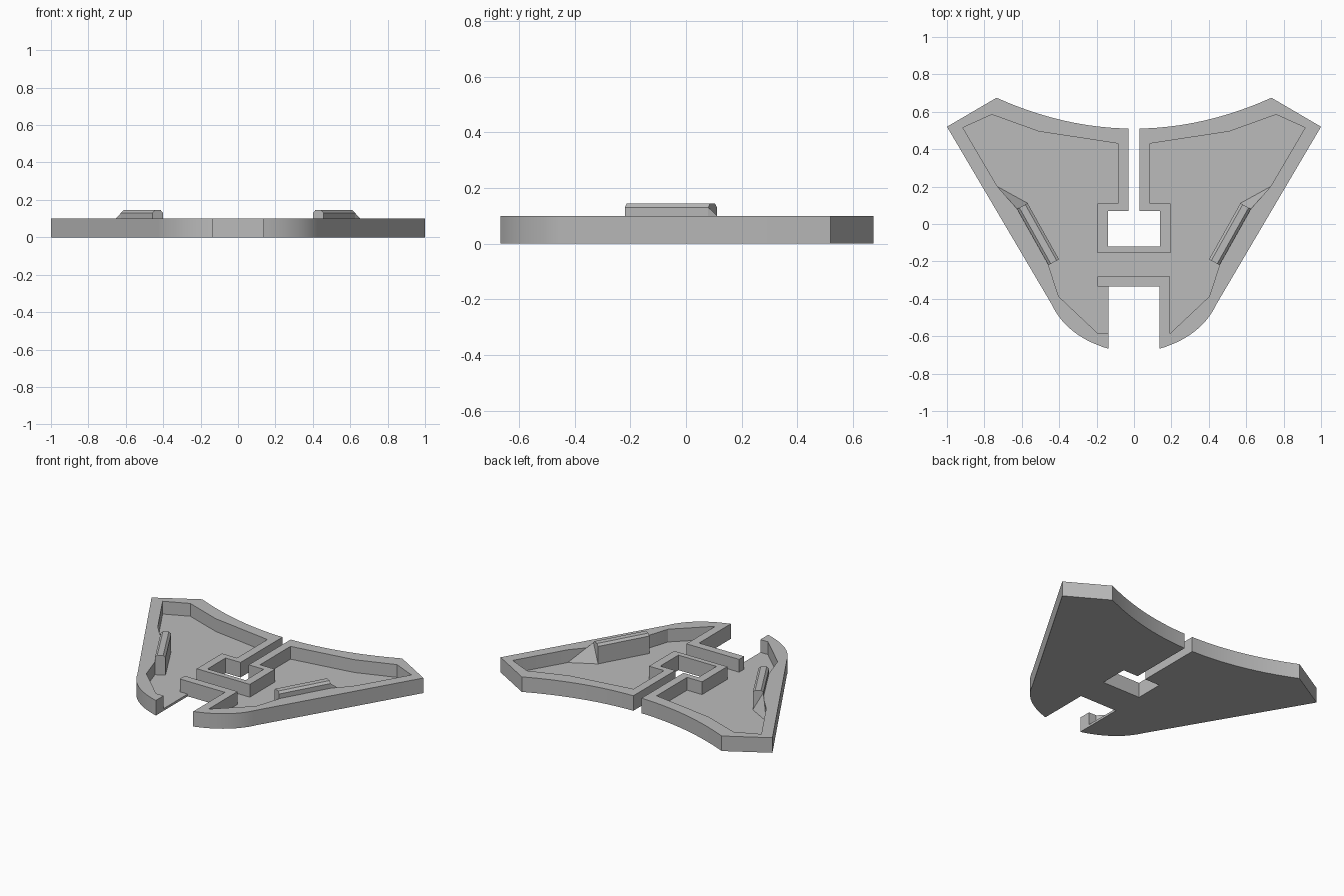
import bpy, bmesh, math
from mathutils import Vector

cube = bpy.data.objects.get("Cube")
if cube:
    bpy.data.objects.remove(cube, do_unlink=True)

FLOOR, RIM, CLIP_TOP = 0.015, 0.10, 0.145

grey = bpy.data.materials.new("plain grey")
grey.use_nodes = True
colour = (0.5, 0.5, 0.5, 1)
grey.diffuse_color = colour
grey.node_tree.nodes["Principled BSDF"].inputs["Base Color"].default_value = colour


def make_object(name, bm):
    bmesh.ops.recalc_face_normals(bm, faces=bm.faces)
    mesh = bpy.data.meshes.new(name)
    bm.to_mesh(mesh)
    bm.free()
    mesh.materials.append(grey)
    ob = bpy.data.objects.new(name, mesh)
    bpy.context.collection.objects.link(ob)
    return ob


def prism(name, points, z0, z1):
    bm = bmesh.new()
    face = bm.faces.new([bm.verts.new((x, y, z0)) for x, y in points])
    top = bmesh.ops.extrude_face_region(bm, geom=[face])["geom"]
    bmesh.ops.translate(bm, vec=(0, 0, z1 - z0),
                        verts=[v for v in top if isinstance(v, bmesh.types.BMVert)])
    return make_object(name, bm)


def mirrored(points):
    return [(-x, y) for x, y in reversed(points)]


# Outline of one wing, from the centre hole round to the front notch
back_curve = [(x, 0.51 + 0.165 * (x / 0.735) ** 2)
              for x in [0.03 + 0.705 * i / 16 for i in range(17)]]
start, pull, end = Vector((0.44, -0.43)), Vector((0.36, -0.60)), Vector((0.137, -0.667))
nose_curve = [tuple(start * (1 - t) ** 2 + pull * 2 * t * (1 - t) + end * t * t)
              for t in [i / 14 for i in range(15)]]
wing = ([(0.14, -0.12), (0.14, 0.07), (0.03, 0.07)] + back_curve
        + [(1.0, 0.52)] + nose_curve + [(0.137, -0.333)])
tray = prism("tray", wing + mirrored(wing), 0, RIM)

# Recess inside the rim; the right foot is open toward the notch
recess = [(0.195, -0.155), (0.195, 0.11), (0.085, 0.11), (0.085, 0.43), (0.51, 0.495),
          (0.76, 0.585), (0.915, 0.515), (0.73, 0.20), (0.625, 0.08), (0.457, -0.22),
          (0.403, -0.387), (0.193, -0.585)]
open_foot = [(-0.10, -0.585), (-0.10, -0.333), (-0.195, -0.333), (-0.195, -0.28)]
cutter = prism("recess_cutter",
               recess + [(0.193, -0.28)] + open_foot[::-1] + mirrored(recess),
               FLOOR, RIM + 0.1)
cutter.hide_render = True
cut = tray.modifiers.new("recess", "BOOLEAN")
cut.operation, cut.solver, cut.object = "DIFFERENCE", "EXACT", cutter
bpy.context.view_layer.objects.active = tray
tray.select_set(True)
bpy.ops.object.modifier_apply(modifier=cut.name)
bpy.data.objects.remove(cutter, do_unlink=True)
bpy.ops.object.shade_smooth_by_angle(angle=math.radians(25))

# Chamfered clip bars and the small ramps behind them
outer_back, outer_front = Vector((0.625, 0.08)), Vector((0.457, -0.22))
along = outer_front - outer_back
inward = Vector((along.y, -along.x)).normalized()
WIDTH, CHAMFER = 0.064, 0.014
section = [(0, FLOOR), (0, CLIP_TOP - CHAMFER), (CHAMFER, CLIP_TOP),
           (WIDTH - CHAMFER, CLIP_TOP), (WIDTH, CLIP_TOP - CHAMFER), (WIDTH, FLOOR)]

for side, sign in (("left", 1), ("right", -1)):
    bm = bmesh.new()
    rings = []
    for base in (outer_back, outer_front):
        ring = []
        for w, z in section:
            p = base + inward * w
            ring.append(bm.verts.new((sign * p.x, p.y, z)))
        rings.append(ring)
        bm.faces.new(ring)
    n = len(section)
    for i in range(n):
        j = (i + 1) % n
        bm.faces.new((rings[0][i], rings[0][j], rings[1][j], rings[1][i]))
    make_object(side + "_clip_bar", bm)

    bm = bmesh.new()
    inner = outer_back + inward * WIDTH
    corners = [(0.73, 0.20, FLOOR), (inner.x, inner.y, FLOOR),
               (outer_back.x, outer_back.y, FLOOR), (outer_back.x, outer_back.y, CLIP_TOP - CHAMFER)]
    verts = [bm.verts.new((sign * x, y, z)) for x, y, z in corners]
    for skip in range(4):
        bm.faces.new([v for k, v in enumerate(verts) if k != skip])
    make_object(side + "_clip_ramp", bm)
